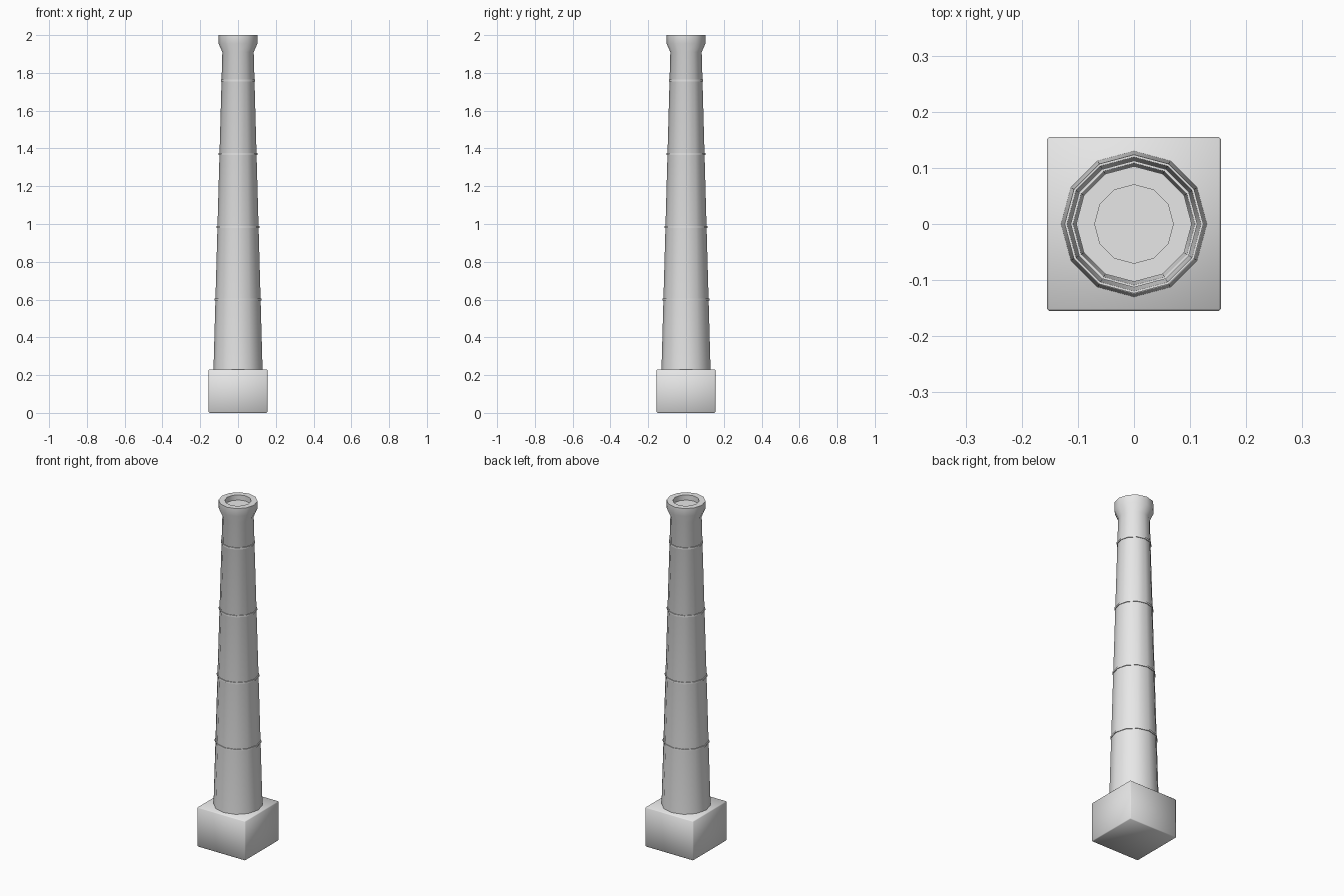
import bpy
import bmesh
from math import cos, sin, tau, radians

cube = bpy.data.objects.get("Cube")
if cube:
    bpy.data.objects.remove(cube, do_unlink=True)

SIDES = 12
BASE_TOP, SHAFT_TOP = 0.23, 1.91
R_BOTTOM, R_TOP = 0.13, 0.083

stone = bpy.data.materials.new("light grey stone")
stone.use_nodes = True
stone.diffuse_color = (0.8, 0.8, 0.8, 1)
stone.node_tree.nodes["Principled BSDF"].inputs["Base Color"].default_value = (0.8, 0.8, 0.8, 1)


def add_object(name, bm, angle):
    bmesh.ops.recalc_face_normals(bm, faces=bm.faces)
    mesh = bpy.data.meshes.new(name)
    bm.to_mesh(mesh)
    bm.free()
    mesh.materials.append(stone)
    obj = bpy.data.objects.new(name, mesh)
    bpy.context.collection.objects.link(obj)
    bpy.ops.object.select_all(action="DESELECT")
    obj.select_set(True)
    bpy.context.view_layer.objects.active = obj
    bpy.ops.object.shade_smooth_by_angle(angle=radians(angle))
    return obj


def lathe(name, profile, closed=False):
    """Spin (radius, height) points around z; open profiles get end caps."""
    bm = bmesh.new()
    rings = [[bm.verts.new((r * cos(tau * i / SIDES), r * sin(tau * i / SIDES), z))
              for i in range(SIDES)] for r, z in profile]
    pairs = list(zip(rings, rings[1:]))
    if closed:
        pairs.append((rings[-1], rings[0]))
    else:
        bm.faces.new(rings[0])
        bm.faces.new(rings[-1])
    for low, high in pairs:
        for i in range(SIDES):
            j = (i + 1) % SIDES
            bm.faces.new((low[i], low[j], high[j], high[i]))
    return add_object(name, bm, 40)


def shaft_radius(z):
    return R_BOTTOM + (R_TOP - R_BOTTOM) * (z - BASE_TOP) / (SHAFT_TOP - BASE_TOP)


# Square plinth with softened edges
bm = bmesh.new()
bmesh.ops.create_cube(bm, size=1)
bmesh.ops.scale(bm, vec=(0.31, 0.31, BASE_TOP), verts=bm.verts)
bmesh.ops.translate(bm, vec=(0, 0, BASE_TOP / 2), verts=bm.verts)
bmesh.ops.bevel(bm, geom=bm.edges[:], offset=0.004, segments=1, affect="EDGES")
add_object("plinth", bm, 60)

# Tapered stack with flared crown and shallow mouth
lathe("stack", [(R_BOTTOM, BASE_TOP - 0.005), (R_TOP, SHAFT_TOP), (0.103, 1.955),
                (0.103, 2.0), (0.07, 2.0), (0.07, 1.97)])

# Thin hoops around the stack
for n, z in enumerate((0.6, 0.985, 1.37, 1.76), 1):
    r, h = shaft_radius(z), 0.005
    lathe(f"hoop_{n}", [(r - 0.004, z - h), (r + 0.004, z - h),
                        (r + 0.004, z + h), (r - 0.004, z + h)], closed=True)
